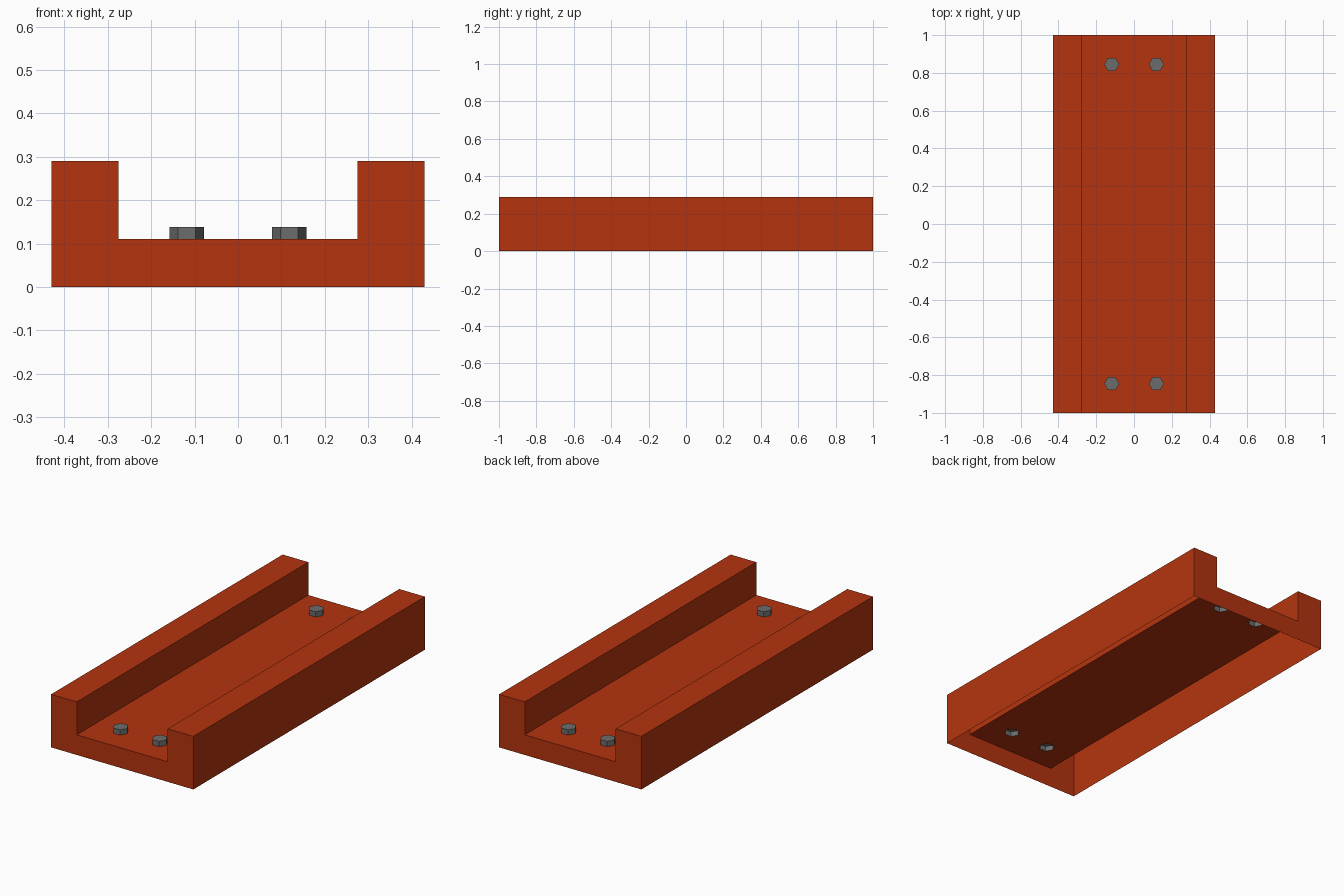
import bpy
import bmesh
from math import cos, sin, pi

WIDTH, HEIGHT, HALF_LEN = 0.43, 0.29, 1.0
INNER, FLOOR_Z = 0.275, 0.11
BOLT_X, BOLT_Y, BOLT_R, BOLT_TOP = 0.118, 0.845, 0.04, 0.138

cube = bpy.data.objects.get("Cube")
if cube:
    bpy.data.objects.remove(cube, do_unlink=True)


def make_material(name, color):
    mat = bpy.data.materials.new(name)
    mat.use_nodes = True
    mat.diffuse_color = color
    mat.node_tree.nodes["Principled BSDF"].inputs["Base Color"].default_value = color
    return mat


def finish(bm, name, mat):
    mesh = bpy.data.meshes.new(name)
    bm.to_mesh(mesh)
    bm.free()
    mesh.materials.append(mat)
    obj = bpy.data.objects.new(name, mesh)
    bpy.context.collection.objects.link(obj)
    return obj


def hexagon(cx, cy, z):
    return [(cx + BOLT_R * cos(i * pi / 3), cy + BOLT_R * sin(i * pi / 3), z)
            for i in range(6)]


rust = make_material("rust orange", (0.46, 0.034, 0.0045, 1))
steel = make_material("steel grey", (0.15, 0.15, 0.15, 1))
bolts = [(sx * BOLT_X, sy * BOLT_Y) for sx in (-1, 1) for sy in (-1, 1)]

# Channel shell: hollow rails, open underneath, with closed U-shaped ends
left = [(-WIDTH, 0), (-WIDTH, HEIGHT), (-INNER, HEIGHT), (-INNER, FLOOR_Z)]
profile = left + [(-x, z) for x, z in reversed(left)]
bm = bmesh.new()
front = [bm.verts.new((x, -HALF_LEN, z)) for x, z in profile]
back = [bm.verts.new((x, HALF_LEN, z)) for x, z in profile]
for i in range(len(profile) - 1):
    if i != len(left) - 1:  # the floor is its own part
        bm.faces.new((front[i], front[i + 1], back[i + 1], back[i]))
bm.faces.new(front[::-1])
bm.faces.new(back)
finish(bm, "channel_rails", rust)

# Floor sheet, pierced under each hollow bolt head
bm = bmesh.new()
loops = [[(-INNER, -HALF_LEN, FLOOR_Z), (INNER, -HALF_LEN, FLOOR_Z),
          (INNER, HALF_LEN, FLOOR_Z), (-INNER, HALF_LEN, FLOOR_Z)]]
loops += [hexagon(x, y, FLOOR_Z) for x, y in bolts]
edges = []
for loop in loops:
    verts = [bm.verts.new(p) for p in loop]
    edges += [bm.edges.new((verts[i - 1], verts[i])) for i in range(len(verts))]
bmesh.ops.triangle_fill(bm, edges=edges, use_beauty=True, normal=(0, 0, 1))
for face in bm.faces:
    face.normal_update()
    if face.normal.z < 0:
        face.normal_flip()
finish(bm, "channel_floor", rust)

# Hexagonal bolt heads, open underneath
for n, (x, y) in enumerate(bolts, 1):
    bm = bmesh.new()
    low = [bm.verts.new(p) for p in hexagon(x, y, FLOOR_Z)]
    top = [bm.verts.new(p) for p in hexagon(x, y, BOLT_TOP)]
    bm.faces.new(top)
    for i in range(6):
        bm.faces.new((low[i - 1], low[i], top[i], top[i - 1]))
    finish(bm, f"bolt_head_{n}", steel)
